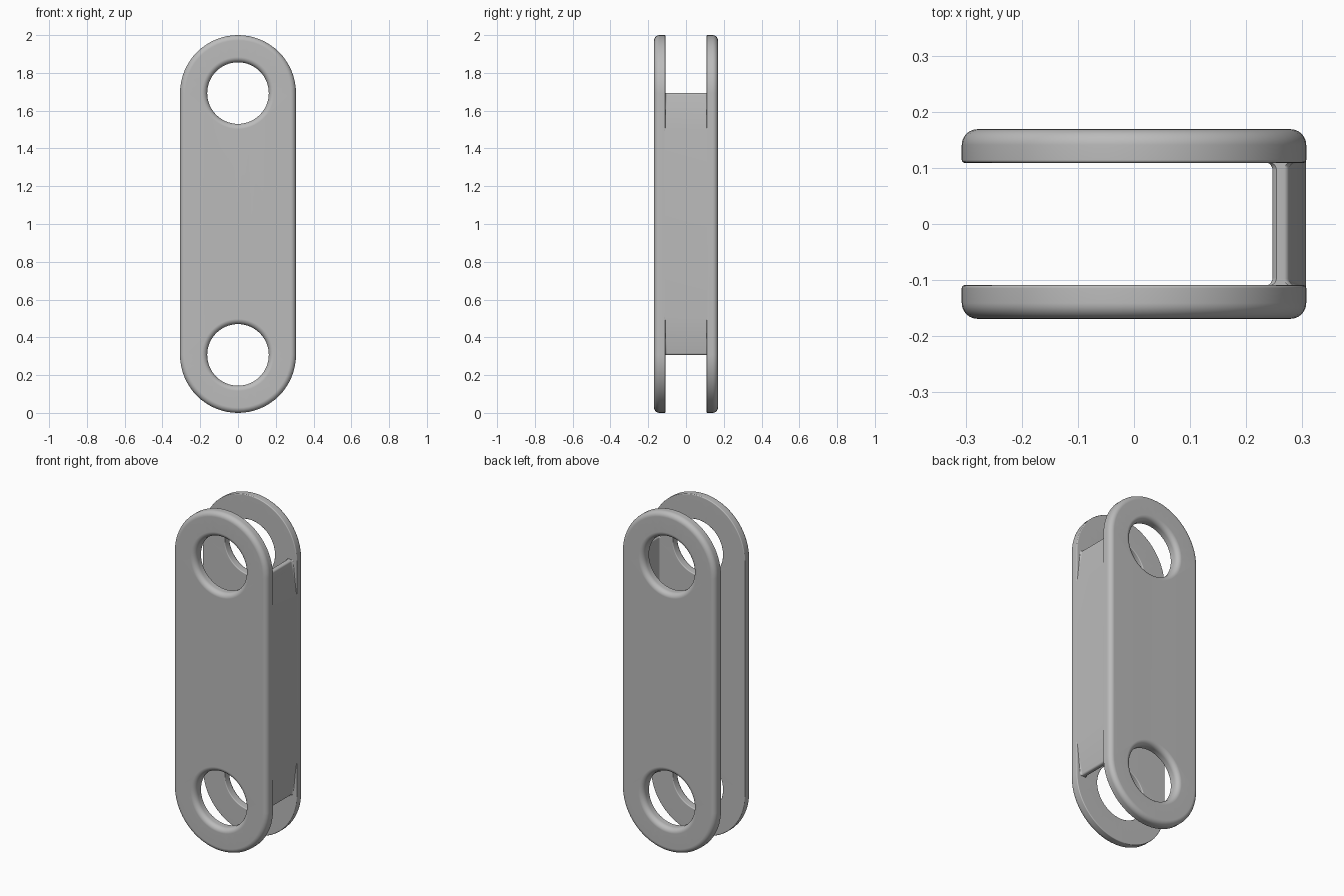
import bpy
import bmesh
from math import sin, cos, pi, radians

R, HOLE, MID, REACH = 0.307, 0.163, 1.0, 0.693   # end radius, hole radius, centre, hole offset
INNER, OUTER = 0.109, 0.169                       # plate faces measured from the mid plane
SOFT, ROUND = 0.005, 0.028                        # inner and outer edge radii

old = bpy.data.objects.get("Cube")
if old:
    bpy.data.objects.remove(old, do_unlink=True)

steel = bpy.data.materials.new("plain grey")
steel.use_nodes = True
grey = (0.5, 0.5, 0.5, 1)
steel.diffuse_color = grey
steel.node_tree.nodes["Principled BSDF"].inputs["Base Color"].default_value = grey


def finish(bm, name):
    bmesh.ops.remove_doubles(bm, verts=bm.verts, dist=1e-5)
    bmesh.ops.recalc_face_normals(bm, faces=bm.faces)
    mesh = bpy.data.meshes.new(name)
    bm.to_mesh(mesh)
    bm.free()
    mesh.materials.append(steel)
    obj = bpy.data.objects.new(name, mesh)
    bpy.context.collection.objects.link(obj)
    bpy.ops.object.select_all(action="DESELECT")
    obj.select_set(True)
    bpy.context.view_layer.objects.active = obj
    bpy.ops.object.shade_smooth_by_angle(angle=radians(35))
    weighted = obj.modifiers.new("even shading", "WEIGHTED_NORMAL")
    weighted.keep_sharp = True
    return obj


def loft(bm, rings):
    """Skin a list of closed point rings and return their vertex rings."""
    loops = [[bm.verts.new(p) for p in ring] for ring in rings]
    for a, b in zip(loops, loops[1:]):
        for i in range(len(a)):
            j = (i + 1) % len(a)
            bm.faces.new((a[i], a[j], b[j], b[i]))
    return loops


def stadium(r, y, n=32):
    top = [(r * cos(pi * i / n), y, MID + REACH + r * sin(pi * i / n)) for i in range(n + 1)]
    return top + [(-x, y, 2 * MID - z) for x, y, z in top]


def circle(r, y, z, n=64):
    return [(r * cos(2 * pi * i / n), y, z + r * sin(2 * pi * i / n)) for i in range(n)]


# Edge profile shared by the rim and the holes: (inset, distance from mid plane)
profile = [(SOFT * (1 - sin(pi / 2 * i / 3)), INNER + SOFT * (1 - cos(pi / 2 * i / 3)))
           for i in range(4)]
profile += [(ROUND * (1 - cos(pi / 2 * i / 6)), OUTER - ROUND * (1 - sin(pi / 2 * i / 6)))
            for i in range(7)]


def link_plate(name, side):
    bm = bmesh.new()
    skins = [loft(bm, [stadium(R - d, side * y) for d, y in profile])]
    for z in (MID - REACH, MID + REACH):
        skins.append(loft(bm, [circle(HOLE + d, side * y, z) for d, y in profile]))
    # Flat faces between rim and holes
    for end in (0, -1):
        edges = []
        for skin in skins:
            ring = skin[end]
            edges += [bm.edges.get((ring[i - 1], ring[i])) for i in range(len(ring))]
        bmesh.ops.triangle_fill(bm, edges=edges, use_beauty=True, normal=(0, 1, 0))
    return finish(bm, name)


link_plate("front_plate", -1)
link_plate("back_plate", 1)


# Web joining the plates, with coved corners and tapering ends
def web_section(z, outer, inner):
    f_out = max(0, min(0.012, R - 0.002 - outer))
    f_in = 0.014
    bury = INNER + 0.02

    def cove(x, f, direction):
        pts = [(x + direction * f * (1 - cos(pi / 2 * i / 5)),
                INNER + 0.001 - f * (1 - sin(pi / 2 * i / 5))) for i in range(6)]
        return pts + [(x + direction * f, bury)]

    half_out = cove(outer, f_out, 1)
    half_in = cove(inner, f_in, -1)
    right = half_out + half_in[::-1]
    left = [(x, -y) for x, y in right[::-1]]
    return [(x, y, z) for x, y in right + left]


stations = [(0.49, 0.3068, 0.247), (0.684, 0.277, 0.247),
            (0.69, 0.274, 0.249), (0.694, 0.268, 0.254)]
stations = [(-d, o, i) for d, o, i in reversed(stations)] + stations
bm = bmesh.new()
rings = loft(bm, [web_section(MID + d, o, i) for d, o, i in stations])
bm.faces.new(rings[0])
bm.faces.new(rings[-1])
finish(bm, "side_web")
